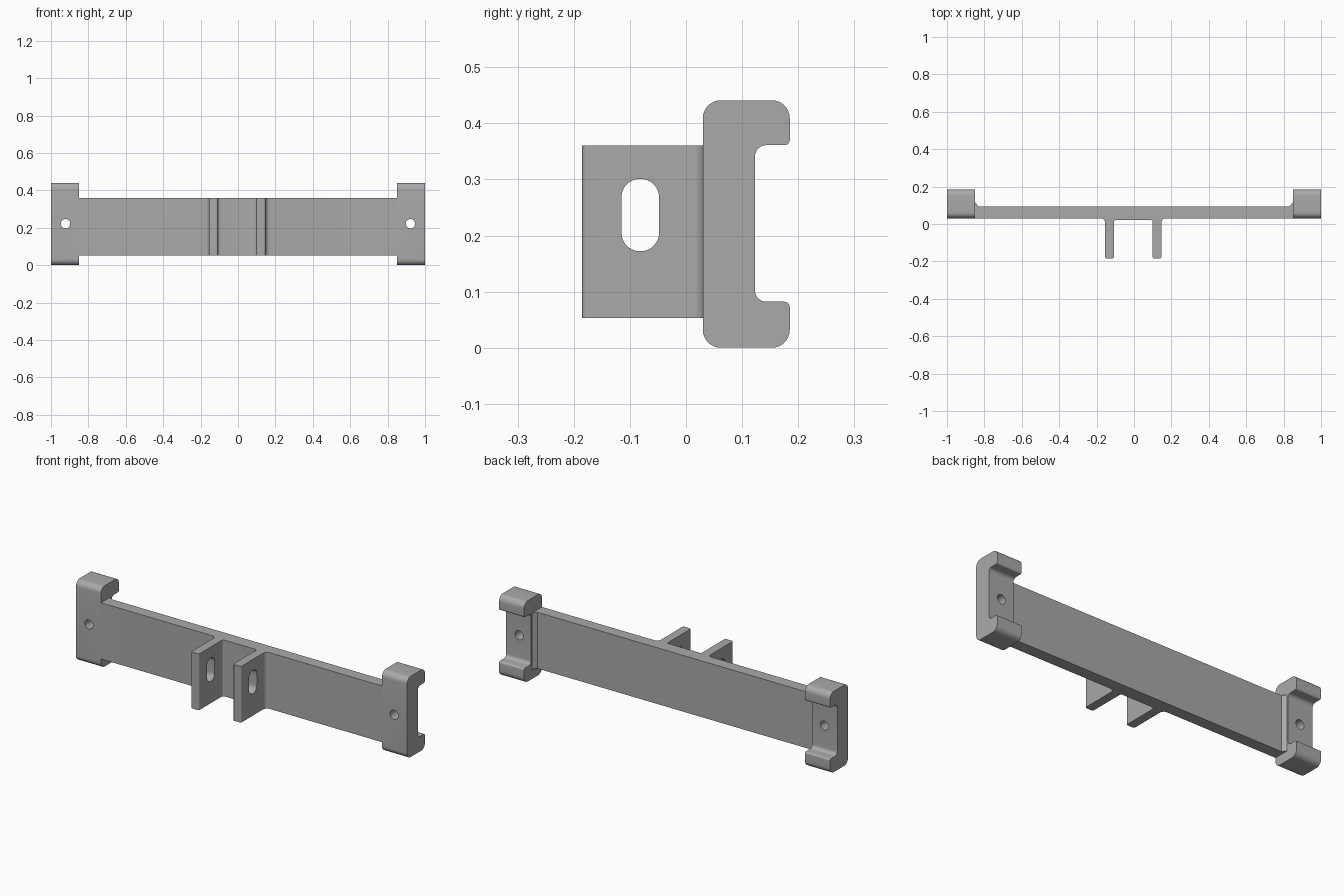
import bpy, math
from mathutils import Vector

cube = bpy.data.objects.get("Cube")
if cube:
    bpy.data.objects.remove(cube, do_unlink=True)

grey = bpy.data.materials.new("plain grey")
grey.use_nodes = True
GREY = (0.4, 0.4, 0.4, 1)
grey.diffuse_color = GREY
grey.node_tree.nodes["Principled BSDF"].inputs["Base Color"].default_value = GREY


def rounded(corners, steps=8):
    """Outline from (u, v, radius) corners, each replaced by a tangent arc."""
    out, n = [], len(corners)
    for i, (u, v, r) in enumerate(corners):
        p = Vector((u, v))
        if not r:
            out.append(p)
            continue
        a = (Vector(corners[i - 1][:2]) - p).normalized()
        b = (Vector(corners[(i + 1) % n][:2]) - p).normalized()
        half = a.angle(b) / 2
        centre = p + (a + b).normalized() * (r / math.sin(half))
        start = p + a * (r / math.tan(half)) - centre
        end = p + b * (r / math.tan(half)) - centre
        sweep = start.angle_signed(end)
        for k in range(steps + 1):
            t = -sweep * k / steps
            c, s = math.cos(t), math.sin(t)
            out.append(centre + Vector((start.x * c - start.y * s, start.x * s + start.y * c)))
    return out


def extrude(name, outline, axis, low, high):
    """Prism whose outline is extruded along an axis from low to high."""
    place = {"x": lambda p, d: (d, p.x, p.y),
             "y": lambda p, d: (p.x, d, p.y),
             "z": lambda p, d: (p.x, p.y, d)}[axis]
    n = len(outline)
    verts = [place(p, d) for d in (low, high) for p in outline]
    faces = [list(range(n))[::-1], list(range(n, 2 * n))]
    faces += [(i, (i + 1) % n, (i + 1) % n + n, i + n) for i in range(n)]
    mesh = bpy.data.meshes.new(name)
    mesh.from_pydata(verts, [], faces)
    mesh.materials.append(grey)
    obj = bpy.data.objects.new(name, mesh)
    bpy.context.collection.objects.link(obj)
    select(obj)
    bpy.ops.object.mode_set(mode="EDIT")
    bpy.ops.mesh.select_all(action="SELECT")
    bpy.ops.mesh.normals_make_consistent(inside=False)
    bpy.ops.object.mode_set(mode="OBJECT")
    return obj


def select(obj):
    bpy.ops.object.select_all(action="DESELECT")
    obj.select_set(True)
    bpy.context.view_layer.objects.active = obj


def combine(obj, tool, operation):
    select(obj)
    mod = obj.modifiers.new(operation.lower(), "BOOLEAN")
    mod.operation, mod.solver, mod.object = operation, "EXACT", tool
    bpy.ops.object.modifier_apply(modifier=mod.name)
    bpy.data.objects.remove(tool, do_unlink=True)


# Crossbar with two forward lugs, drawn in plan
FRONT, BACK, WEB, TIP = 0.03, 0.094, 0.022, -0.185
END, SIDE = 0.87, 0.849
plan = [(-END, FRONT, 0),
        (-0.155, FRONT, 0.022), (-0.155, TIP, 0.01), (-0.107, TIP, 0.01), (-0.107, WEB, 0.011),
        (0.099, WEB, 0.011), (0.099, TIP, 0.01), (0.147, TIP, 0.01), (0.147, FRONT, 0.022),
        (END, FRONT, 0),
        (END, 0.115, 0), (SIDE, 0.115, 0), (SIDE - 0.018, BACK, 0),
        (-SIDE + 0.018, BACK, 0), (-SIDE, 0.115, 0), (-END, 0.115, 0)]
bracket = extrude("mounting_bracket", rounded(plan), "z", 0.053, 0.36)

# C-shaped end clamps, drawn from the side
TOP, REAR, SEAT, LIP_LOW, LIP_HIGH = 0.441, 0.185, 0.123, 0.082, 0.361
clamp = rounded([(FRONT, 0, 0.032), (REAR, 0, 0.032), (REAR, LIP_LOW, 0.01), (SEAT, LIP_LOW, 0.02),
                 (SEAT, LIP_HIGH, 0.02), (REAR, LIP_HIGH, 0.01), (REAR, TOP, 0.032), (FRONT, TOP, 0.032)])
for side in (-1, 1):
    low, high = sorted((side * SIDE, side))
    combine(bracket, extrude("end_clamp", clamp, "x", low, high), "UNION")

# Screw holes through the clamps
for side in (-1, 1):
    x, z, r = side * 0.922, 0.222, 0.025
    circle = [Vector((x + r * math.cos(k * math.pi / 16), z + r * math.sin(k * math.pi / 16)))
              for k in range(32)]
    combine(bracket, extrude("screw_hole", circle, "y", -0.1, 0.3), "DIFFERENCE")

# Long slot through both lugs
slot = rounded([(-0.115, 0.172, 0.033), (-0.048, 0.172, 0.033),
                (-0.048, 0.301, 0.033), (-0.115, 0.301, 0.033)], 10)
combine(bracket, extrude("lug_slot", slot, "x", -0.3, 0.3), "DIFFERENCE")

select(bracket)
bpy.ops.object.shade_smooth_by_angle(angle=math.radians(30))
